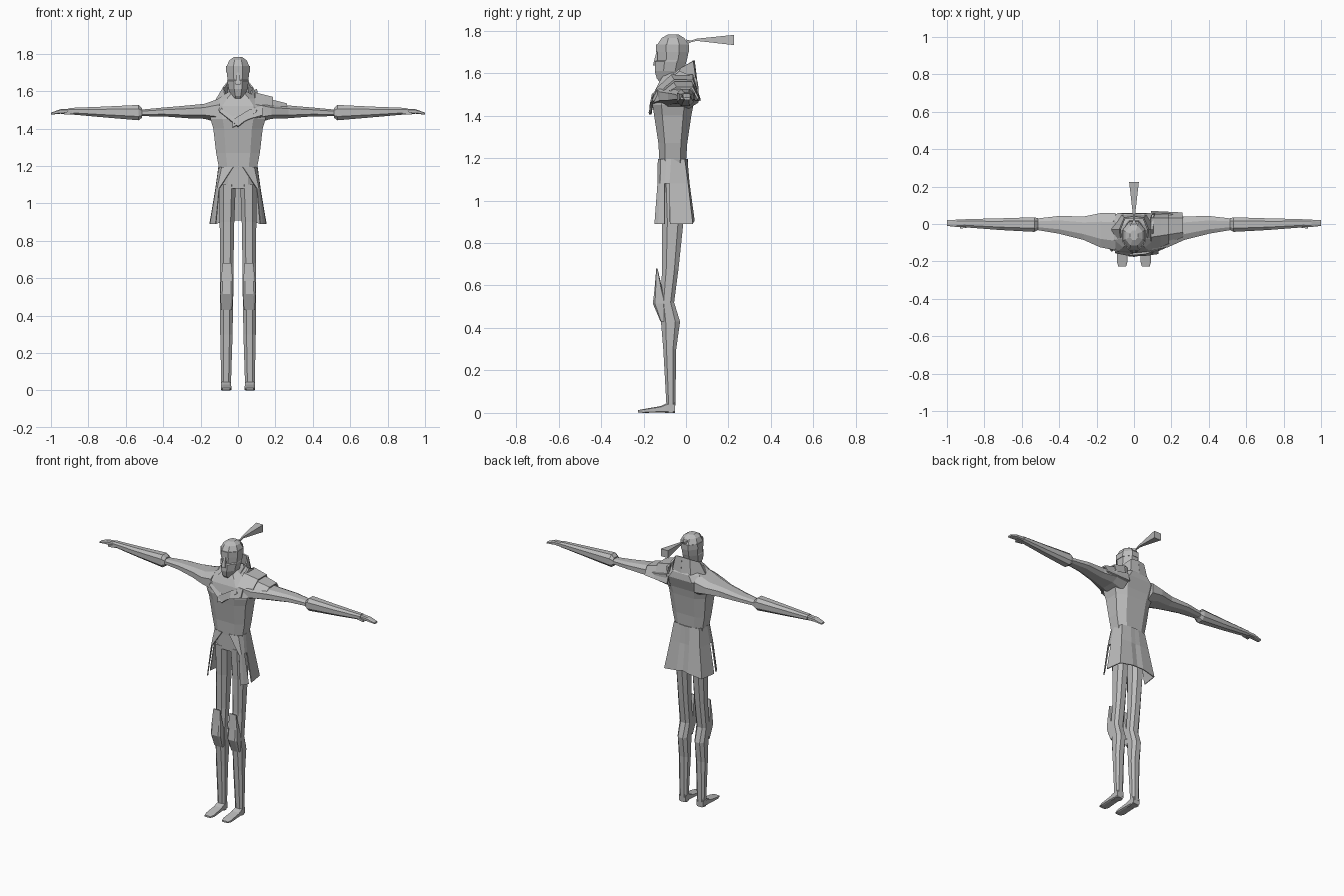
import bpy, bmesh
from mathutils import Vector

grey = bpy.data.materials.new("plain_grey")
grey.diffuse_color = (0.5, 0.5, 0.5, 1)


def finish(name, bm, mirror=False, thick=0):
    bmesh.ops.recalc_face_normals(bm, faces=bm.faces[:])
    me = bpy.data.meshes.new(name)
    bm.to_mesh(me)
    bm.free()
    me.materials.append(grey)
    ob = bpy.data.objects.new(name, me)
    bpy.context.collection.objects.link(ob)
    if thick:
        s = ob.modifiers.new("thickness", 'SOLIDIFY')
        s.thickness = thick
        s.offset = 0
    if mirror:
        m = ob.modifiers.new("mirror", 'MIRROR')
        m.use_clip = False
        m.merge_threshold = 0.0005
    return ob


def loft(name, axis, sections, c=0.25, mirror=False):
    """Sections (t, u0, u1, v0, v1): chamfered rectangles strung along an axis."""
    bm = bmesh.new()
    rings = []
    for t, u0, u1, v0, v1 in sections:
        du, dv = (u1 - u0) * c, (v1 - v0) * c
        if c:
            pts = [(u0 + du, v0), (u1 - du, v0), (u1, v0 + dv), (u1, v1 - dv),
                   (u1 - du, v1), (u0 + du, v1), (u0, v1 - dv), (u0, v0 + dv)]
        else:
            pts = [(u0, v0), (u1, v0), (u1, v1), (u0, v1)]
        place = {'x': lambda u, v: (t, u, v), 'y': lambda u, v: (u, t, v),
                 'z': lambda u, v: (u, v, t)}[axis]
        rings.append([bm.verts.new(place(u, v)) for u, v in pts])
    n = len(rings[0])
    for a, b in zip(rings, rings[1:]):
        for i in range(n):
            bm.faces.new((a[i], a[(i + 1) % n], b[(i + 1) % n], b[i]))
    bm.faces.new(rings[0])
    bm.faces.new(rings[-1])
    return finish(name, bm, mirror)


def body(name, rows, c=0.25):
    """Symmetric upright loft from rows (z, half width, front y, back y)."""
    return loft(name, 'z', [(z, -w, w, f, b) for z, w, f, b in rows], c)


def shell(name, rows, thick, mirror=False, skip=()):
    """Cloth or plate through rows of points; skip leaves cells open."""
    bm = bmesh.new()
    g = [[bm.verts.new(p) for p in r] for r in rows]
    for i in range(len(g) - 1):
        for j in range(len(g[0]) - 1):
            if (i, j) not in skip:
                bm.faces.new((g[i][j], g[i][j + 1], g[i + 1][j + 1], g[i + 1][j]))
    return finish(name, bm, mirror, thick)


# torso
body("torso", [(1.08, .095, -.122, -.002), (1.18, .1, -.125, 0),
               (1.27, .117, -.13, .006), (1.40, .132, -.15, .025),
               (1.45, .147, -.158, .035), (1.52, .15, -.145, .06),
               (1.56, .105, -.125, .055), (1.60, .045, -.10, .02)], .22)

# head, headband and nose
body("head", [(1.53, .036, -.10, -.02), (1.575, .036, -.138, -.02),
              (1.61, .05, -.147, -.01), (1.655, .058, -.145, .002),
              (1.66, .056, -.135, .004), (1.70, .060, -.135, .012),
              (1.735, .060, -.135, .013), (1.765, .046, -.115, -.008),
              (1.782, .022, -.085, -.035)], .3)
body("headband", [(1.70, .063, -.141, .014), (1.735, .063, -.141, .015)], .3)
body("nose", [(1.635, .013, -.155, -.13), (1.645, .012, -.154, -.13),
              (1.70, .006, -.139, -.13)], 0)

# ponytail
loft("ponytail", 'y', [(.0, -.014, .014, 1.732, 1.758),
                       (.022, -.004, .004, 1.745, 1.753),
                       (.05, -.006, .006, 1.752, 1.762),
                       (.225, -.026, .026, 1.732, 1.78)], 0)

# tall collar, half and mirrored
shell("collar", [
    [(0, .036, 1.66), (.05, .03, 1.655), (.075, -.03, 1.62), (.062, -.12, 1.54), (0, -.158, 1.45)],
    [(0, .05, 1.55), (.065, .045, 1.55), (.12, -.03, 1.545), (.1, -.152, 1.49), (0, -.172, 1.41)]],
    .01, True)

# layered shoulder armour on one side
def pad(name, xs, lift):
    cols = []
    for x in xs:
        k = (x - .08) / .2
        top = 1.575 - .05 * k + lift
        cols.append([(x, -.163 + .09 * k, 1.455 + .03 * k),
                     (x, -.145 + .09 * k, 1.505 + .015 * k + lift),
                     (x, -.07 + .03 * k, top), (x, .03, top),
                     (x, .066 - .01 * k, 1.47 + .01 * k)])
    return shell(name, cols, .01)

pad("lower_shoulder_plate", (.13, .19, .26), .0)
pad("upper_shoulder_plate", (.09, .14, .185), .016)
shell("chest_sash", [
    [(-.03, -.168, 1.405), (.06, -.165, 1.45), (.13, -.155, 1.47)],
    [(-.03, -.163, 1.445), (.06, -.155, 1.50), (.13, -.13, 1.52)]], .012)
shell("shoulder_fin", [
    [(.105, -.09, 1.54), (.105, -.03, 1.54), (.105, .055, 1.53)],
    [(.096, -.075, 1.57), (.096, -.03, 1.61), (.1, .05, 1.575)]], .012)

# arms, cuffs and hands
loft("arm", 'x', [(.10, -.14, .06, 1.43, 1.56), (.18, -.125, .058, 1.452, 1.532),
                  (.27, -.085, .04, 1.455, 1.523), (.40, -.052, .043, 1.465, 1.512),
                  (.53, -.03, .028, 1.466, 1.5)], .25, True)
loft("forearm_cuff", 'x', [(.512, -.032, .03, 1.458, 1.508), (.532, -.042, .036, 1.444, 1.526),
                           (.72, -.032, .03, 1.46, 1.517),
                           (.90, -.018, .026, 1.476, 1.51)], .25, True)
loft("hand", 'x', [(.89, -.013, .023, 1.478, 1.507), (.95, -.016, .023, 1.479, 1.503),
                   (1.0, -.01, .02, 1.474, 1.485)], .2, True)
loft("thumb", 'x', [(.88, -.018, 0, 1.477, 1.495), (.93, -.025, -.012, 1.475, 1.487)], 0, True)

# skirt open at the front with a slit on each side
shell("skirt", [
    [(.025, -.13, 1.195), (.085, -.118, 1.195), (.1, -.09, 1.195), (.102, -.07, 1.195),
     (.09, -.008, 1.195), (.03, .004, 1.195), (0, .006, 1.195)],
    [(.1, -.132, 1.08), (.109, -.12, 1.08), (.116, -.1, 1.08), (.118, -.078, 1.08),
     (.105, .008, 1.08), (.035, .014, 1.08), (0, .01, 1.08)],
    [(.118, -.147, .89), (.13, -.13, .89), (.148, -.1, .89), (.15, -.076, .89),
     (.135, .03, .89), (.04, .038, .905), (0, .03, .91)]], .006, True, {(1, 2)})

# legs, knee guards and feet
loft("leg", 'z', [(1.10, .012, .1, -.124, -.005), (.90, .02, .098, -.113, -.012),
                  (.68, .024, .095, -.112, -.035), (.52, .025, .096, -.122, -.056),
                  (.43, .027, .096, -.118, -.028), (.30, .029, .095, -.107, -.046),
                  (.05, .037, .09, -.093, -.05), (0, .039, .088, -.093, -.052)], .25, True)
loft("knee_guard", 'z', [(.68, .035, .082, -.14, -.134), (.585, .028, .092, -.148, -.112),
                         (.515, .026, .095, -.156, -.09), (.43, .032, .09, -.12, -.1)],
     .15, True)
loft("foot", 'y', [(-.052, .039, .088, 0, .05), (-.09, .038, .09, 0, .046),
                   (-.12, .037, .091, .002, .032), (-.20, .034, .092, 0, .018),
                   (-.227, .042, .084, .003, .013)], .15, True)
